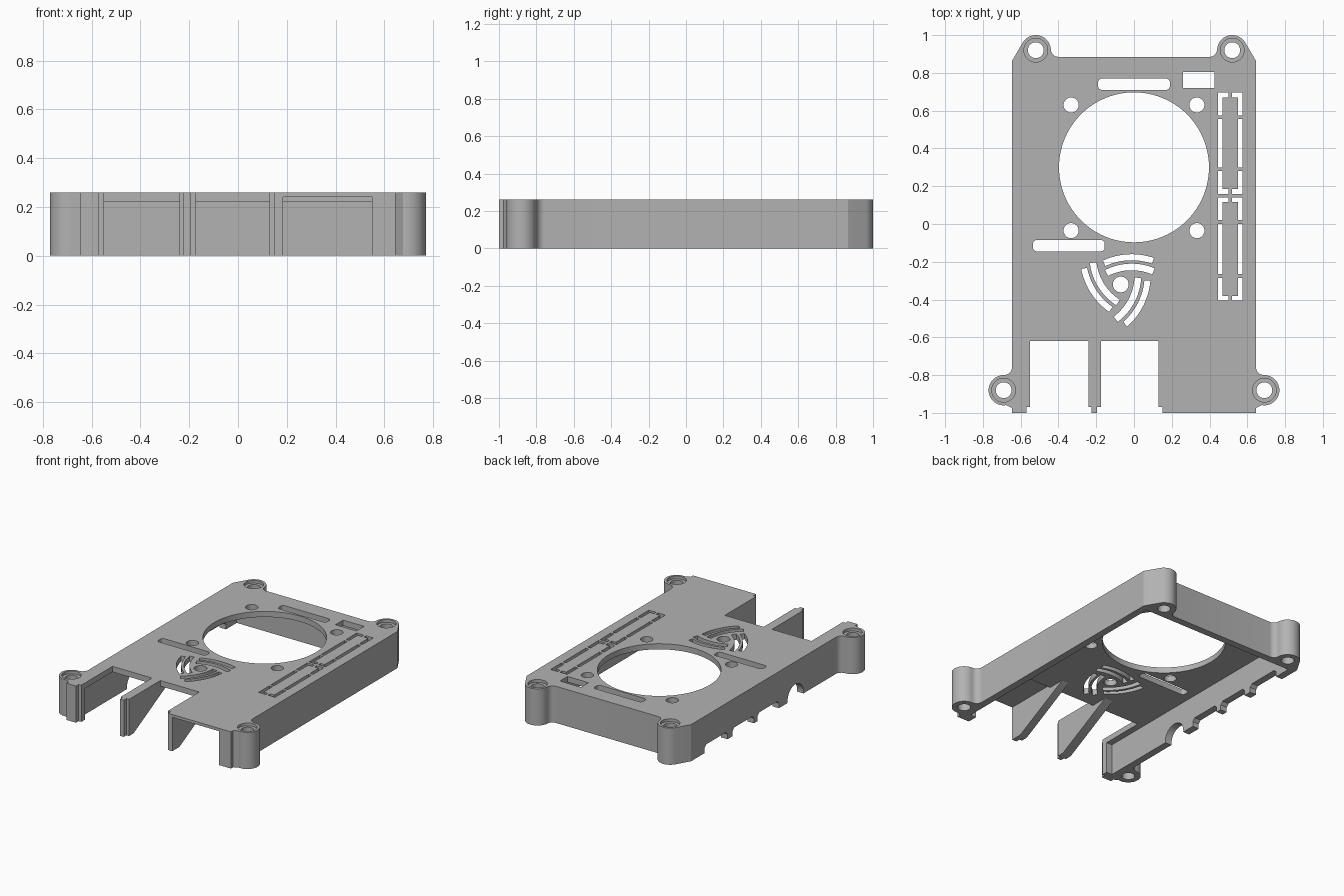
import bpy, bmesh
from math import cos, sin, radians
from mathutils import Matrix

cube = bpy.data.objects.get("Cube")
if cube:
    bpy.data.objects.remove(cube)

HEIGHT, MID, INNER = 0.26, 0.24, 0.22      # top, thin lip and underside levels

grey = bpy.data.materials.new("matte_grey")
grey.use_nodes = True
grey.diffuse_color = (0.45, 0.45, 0.45, 1)
grey.node_tree.nodes["Principled BSDF"].inputs["Base Color"].default_value = (0.45, 0.45, 0.45, 1)


def arc(cx, cy, r, a0, a1, n=12):
    angles = [radians(a0 + (a1 - a0) * i / n) for i in range(n + 1)]
    return [(cx + r * cos(a), cy + r * sin(a)) for a in angles]


def circle(cx, cy, r, n=32):
    return arc(cx, cy, r, 0, 360, n)[:-1]


def rect(x0, x1, y0, y1):
    return [(x0, y0), (x1, y0), (x1, y1), (x0, y1)]


def rounded(x0, x1, y0, y1, r=0.02):
    return (arc(x1 - r, y0 + r, r, -90, 0, 4) + arc(x1 - r, y1 - r, r, 0, 90, 4)
            + arc(x0 + r, y1 - r, r, 90, 180, 4) + arc(x0 + r, y0 + r, r, 180, 270, 4))


def prism(name, loops, low, high, sideways=False):
    """Extrude closed loops (first outline, then holes); sideways extrudes along x."""
    curve = bpy.data.curves.new(name, "CURVE")
    curve.dimensions = "2D"
    curve.fill_mode = "BOTH"
    curve.extrude = (high - low) / 2
    for loop in loops:
        spline = curve.splines.new("POLY")
        spline.points.add(len(loop) - 1)
        for point, (u, v) in zip(spline.points, loop):
            point.co = (u, v, 0, 1)
        spline.use_cyclic_u = True
    temp = bpy.data.objects.new(name + "_path", curve)
    bpy.context.collection.objects.link(temp)
    graph = bpy.context.evaluated_depsgraph_get()
    mesh = bpy.data.meshes.new_from_object(temp.evaluated_get(graph))
    bpy.data.objects.remove(temp)
    bpy.data.curves.remove(curve)
    mesh.transform(Matrix.Translation((0, 0, (low + high) / 2)))
    if sideways:
        mesh.transform(Matrix(((0, 0, 1, 0), (1, 0, 0, 0), (0, 1, 0, 0), (0, 0, 0, 1))))
    bm = bmesh.new()
    bm.from_mesh(mesh)
    bmesh.ops.remove_doubles(bm, verts=bm.verts, dist=1e-5)
    bmesh.ops.recalc_face_normals(bm, faces=bm.faces)
    bm.to_mesh(mesh)
    bm.free()
    mesh.name = name
    mesh.materials.clear()
    mesh.materials.append(grey)
    obj = bpy.data.objects.new(name, mesh)
    bpy.context.collection.objects.link(obj)
    return obj


# Outer outline with four screw lugs, right half then mirrored left half
W = 0.645
half = ([(W, -1), (W, -0.975)] + arc(0.69, -0.88, 0.08, -100, 90, 24)
        + arc(0.69, -0.755, 0.045, 270, 180, 8) + [(W, 0.865)]
        + arc(0.52, 0.92, 0.08, 32, 180, 24) + arc(0.40, 0.925, 0.04, 0, -90, 8))
outline = half + [(-x, y) for x, y in reversed(half)]

# Front edge of the lid with the two open port bays
left_edge = [(-0.57, -1), (-0.57, -0.97), (-0.55, -0.97)]
front = left_edge + [(-0.55, -0.62), (-0.24, -0.62), (-0.24, -0.97), (-0.225, -0.97),
                     (-0.225, -1), (-0.195, -1), (-0.195, -0.97), (-0.175, -0.97),
                     (-0.175, -0.62), (0.13, -0.62), (0.13, -0.97), (0.15, -0.97), (0.15, -1)]
third_bay = [(0.185, -1), (0.185, -0.62), (0.55, -0.62), (0.55, -1)]

# Lid openings: fan, fan screws, cable slots, window
holes = [circle(0, 0.3, 0.397, 96),
         rounded(-0.19, 0.19, 0.71, 0.77), rounded(-0.535, -0.155, -0.145, -0.085),
         rect(0.26, 0.425, 0.72, 0.805)]
holes += [circle(sx * 0.333, y, 0.04) for sx in (-1, 1) for y in (0.63, -0.035)]


# Dashed frames around the two pin covers
def corner_slot(x, y, sx, sy, length=0.12, t=0.024):
    pts = [(0, 0), (0.056, 0), (0.056, t), (t, t), (t, length), (0, length)]
    return [(x + sx * u, y + sy * v) for u, v in pts]


for y0, y1 in ((0.16, 0.695), (-0.405, 0.14)):
    for x, sx in ((0.445, 1), (0.575, -1)):
        holes += [corner_slot(x, y0, sx, 1), corner_slot(x, y1, sx, -1)]
        holes.append(rect(min(x, x + sx * 0.024), max(x, x + sx * 0.024), y0 + 0.14, y1 - 0.14))

# Swirl vent: a hub hole and three pairs of curved slots
VX, VY = -0.07, -0.32
holes.append(circle(VX, VY, 0.042))
for turn in (0, 120, 240):
    a = radians(turn - 74)
    cx, cy = VX + 0.21 * cos(a), VY + 0.21 * sin(a)
    for r0, r1, a0, a1 in ((0.33, 0.362, 71, 115), (0.277, 0.312, 67, 117)):
        holes.append(arc(cx, cy, r1, a0 + turn, a1 + turn) + arc(cx, cy, r0, a1 + turn, a0 + turn))

lugs = [(sx * x, y) for sx in (-1, 1) for x, y in ((0.52, 0.92), (0.69, -0.88))]
bores = [circle(x, y, 0.042) for x, y in lugs]
counterbores = [circle(x, y, 0.063) for x, y in lugs]

lid_top = prism("lid_top", [outline + front] + holes + counterbores, MID, HEIGHT)
lid_under = prism("lid_under", [outline + front + third_bay] + holes + bores, INNER, MID)

# Side and back walls, open at the front
inner = left_edge + [(-0.55, -0.93), (-0.595, -0.93), (-0.595, 0.835), (0.595, 0.835),
                     (0.595, -0.93), (0.55, -0.93), (0.55, -1)]
walls = prism("walls", [outline + inner] + bores, 0, INNER)

# Connector notches along the lower edge of one side wall
cutters = [prism("notch_cutter", [[(y - w, -0.1), (y + w, -0.1), (y + w, 0.035),
                                   (y + w - 0.02, 0.055), (y - w + 0.02, 0.055), (y - w, 0.035)]],
                 -0.7, -0.56, True) for y, w in ((0.585, 0.13), (0.28, 0.12), (0.0, 0.12))]
cutters.append(prism("jack_cutter", [circle(-0.305, 0.01, 0.09)], -0.7, -0.56, True))
for cutter in cutters:
    cutter.hide_render = True
    mod = walls.modifiers.new("notch", "BOOLEAN")
    mod.operation = "DIFFERENCE"
    mod.object = cutter
    bpy.context.view_layer.objects.active = walls
    bpy.ops.object.modifier_apply(modifier=mod.name)
    bpy.data.objects.remove(cutter)

# Tapered dividers between the port bays, each with a narrow front lip
ribs = []
taper = [(-0.97, 0), (-0.92, 0), (-0.5, INNER), (-0.97, INNER)]
for name, x0, x1, lip0, lip1 in (("middle", -0.24, -0.175, -0.225, -0.195),
                                 ("side", 0.13, 0.185, 0.15, 0.185)):
    ribs.append(prism(name + "_divider", [taper], x0, x1, True))
    ribs.append(prism(name + "_divider_lip", [rect(-1, -0.97, 0, INNER)], lip0, lip1, True))

# Smooth the round surfaces, keep the edges sharp
bpy.ops.object.select_all(action="DESELECT")
for obj in [lid_top, lid_under, walls] + ribs:
    obj.select_set(True)
bpy.context.view_layer.objects.active = walls
bpy.ops.object.shade_smooth_by_angle(angle=radians(30))
